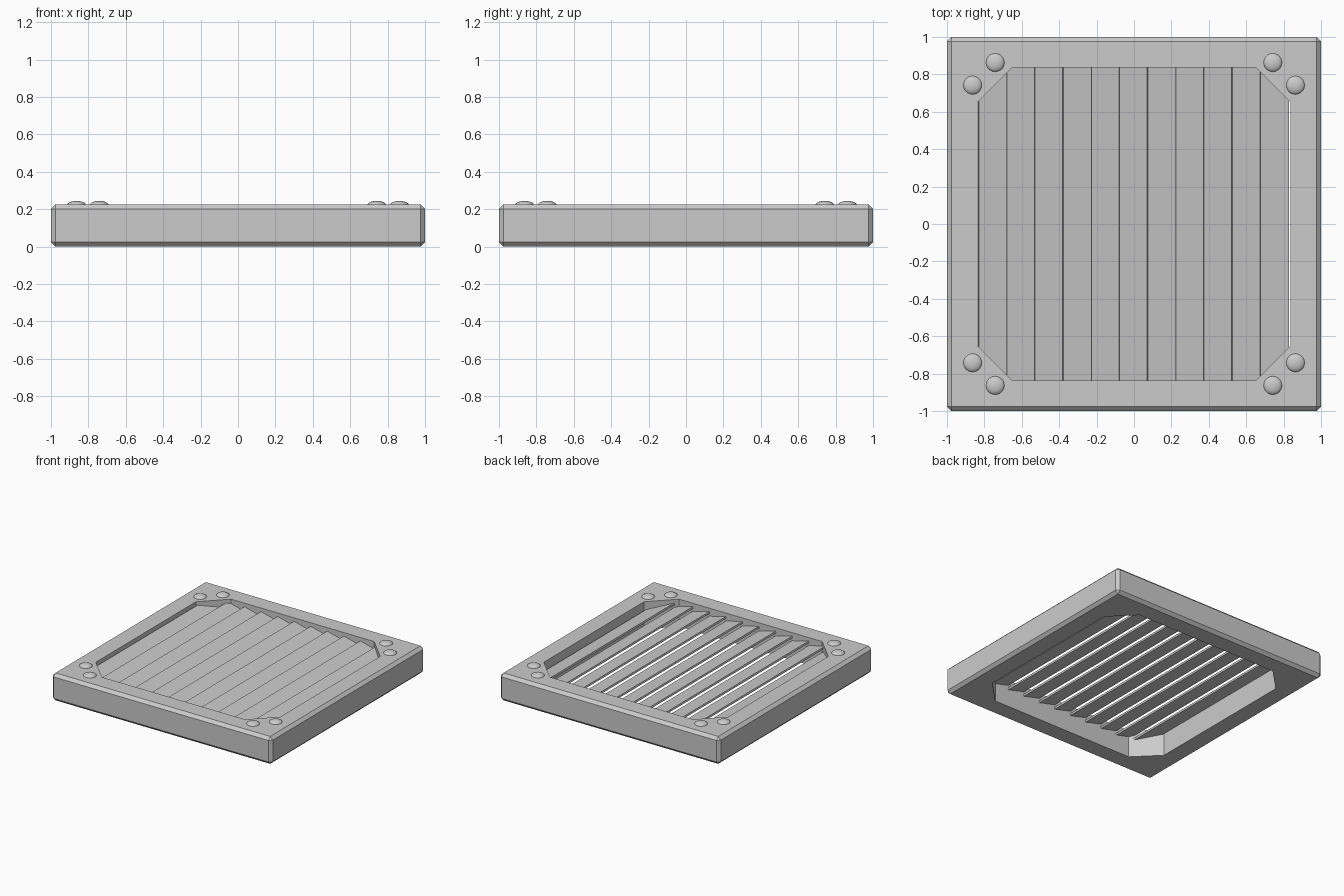
import bpy, bmesh, math
from mathutils import Vector

if "Cube" in bpy.data.objects:
    bpy.data.objects.remove(bpy.data.objects["Cube"])

HEIGHT = 0.225      # frame thickness
HOLE = 0.838        # half width of the opening
CORNER = 1.488      # |x| + |y| limit on the opening's cut corners


def new_object(name, bm):
    bmesh.ops.recalc_face_normals(bm, faces=bm.faces)
    mesh = bpy.data.meshes.new(name)
    bm.to_mesh(mesh)
    bm.free()
    obj = bpy.data.objects.new(name, mesh)
    bpy.context.collection.objects.link(obj)
    return obj


# Frame: chamfered square slab
bm = bmesh.new()
bmesh.ops.create_cube(bm, size=1)
for v in bm.verts:
    v.co = Vector((v.co.x * 2, v.co.y * 2, (v.co.z + 0.5) * HEIGHT))
bmesh.ops.bevel(bm, geom=bm.edges[:], offset=0.024, segments=1, affect='EDGES')
frame = new_object("vent_frame", bm)

# Opening: octagonal hole cut through the slab
c = CORNER - HOLE
outline = [(HOLE, -c), (HOLE, c), (c, HOLE), (-c, HOLE),
           (-HOLE, c), (-HOLE, -c), (-c, -HOLE), (c, -HOLE)]
bm = bmesh.new()
base = bm.faces.new([bm.verts.new((x, y, -0.2)) for x, y in outline])
top = bmesh.ops.extrude_face_region(bm, geom=[base])["geom"]
bmesh.ops.translate(bm, vec=(0, 0, 0.8),
                    verts=[g for g in top if isinstance(g, bmesh.types.BMVert)])
cutter = new_object("opening_cutter", bm)
cutter.hide_render = True
cut = frame.modifiers.new("opening", 'BOOLEAN')
cut.object = cutter
cut.operation = 'DIFFERENCE'
cut.solver = 'EXACT'
bpy.context.view_layer.objects.active = frame
bpy.ops.object.modifier_apply(modifier=cut.name)
bpy.data.objects.remove(cutter)

# Louvre slats: tilted strips, high on the left, ends buried in the frame
PITCH, WIDTH, TILT, THICK = 0.1506, 0.156, math.radians(14), 0.015
along = Vector((math.cos(TILT), 0, -math.sin(TILT)))
normal = Vector((math.sin(TILT), 0, math.cos(TILT)))
for i in range(-5, 6):
    centre = Vector((i * PITCH - 0.003, 0, 0.17))
    bm = bmesh.new()
    rings = []
    for side in (-1, 1):
        ring = []
        for a, n in ((-1, -1), (1, -1), (1, 1), (-1, 1)):
            p = centre + along * (a * WIDTH / 2) + normal * (n * THICK / 2)
            end = CORNER - abs(p.x) if abs(i) == 5 else HOLE
            p.y = side * (end + 0.005)
            ring.append(bm.verts.new(p))
        rings.append(ring)
        bm.faces.new(ring)
    for k in range(4):
        j = (k + 1) % 4
        bm.faces.new((rings[0][k], rings[0][j], rings[1][j], rings[1][k]))
    new_object(f"slat_{i + 6}", bm)

# Rivets: a pair of low domes at each corner
for sx in (-1, 1):
    for sy in (-1, 1):
        for x, y in ((0.863, 0.742), (0.742, 0.863)):
            bm = bmesh.new()
            bmesh.ops.create_uvsphere(bm, u_segments=20, v_segments=12, radius=1)
            bmesh.ops.delete(bm, geom=[v for v in bm.verts if v.co.z < -0.01],
                             context='VERTS')
            for v in bm.verts:
                v.co = Vector((sx * x + v.co.x * 0.05, sy * y + v.co.y * 0.05,
                               HEIGHT - 0.003 + v.co.z * 0.022))
            for f in bm.faces:
                f.smooth = True
            new_object("rivet", bm)
